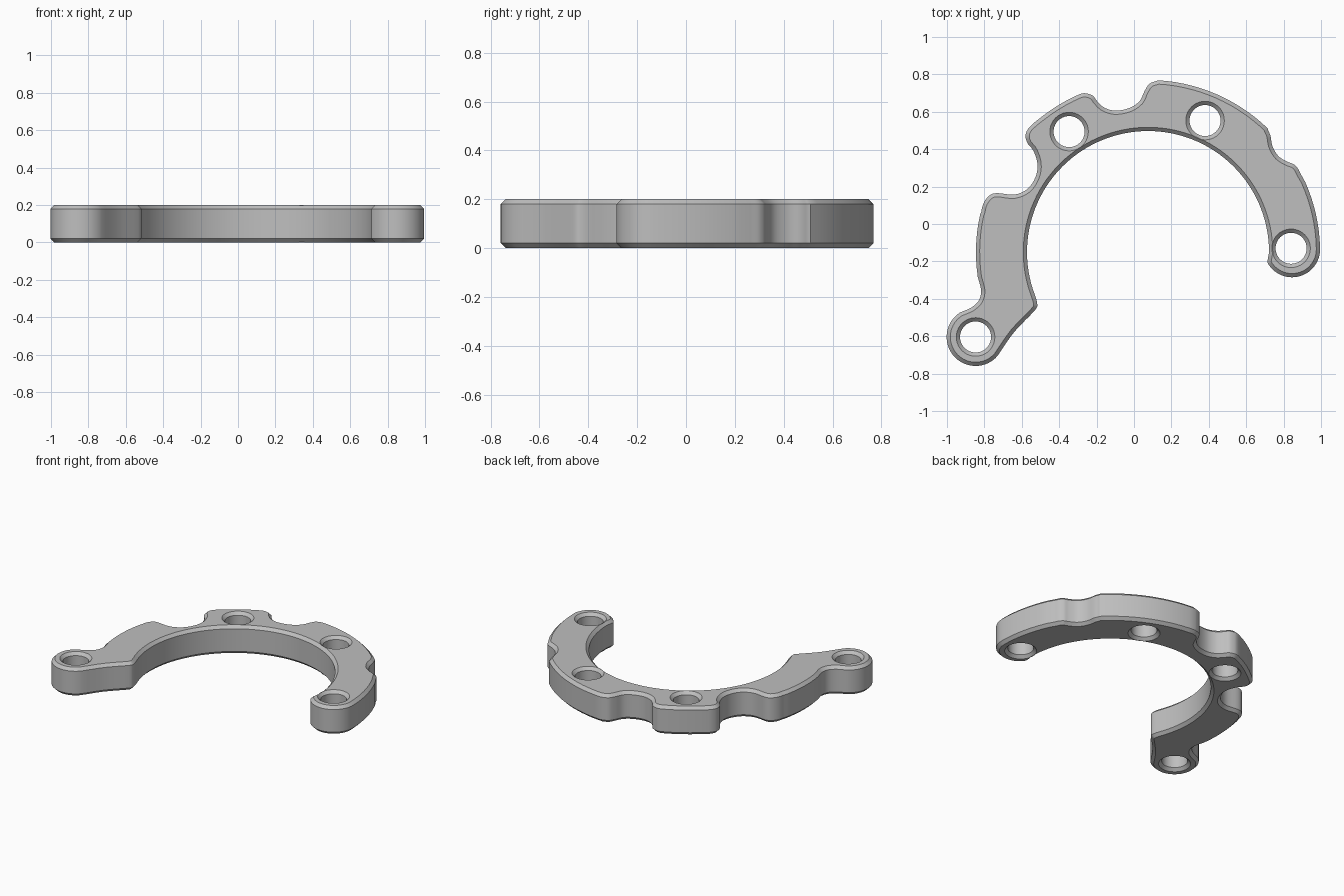
import bpy
import bmesh
import math
from mathutils import Vector

THICKNESS, CHAMFER = 0.2, 0.02
RING_CENTRE = (0.075, -0.15)
OUTER_RADIUS, BORE_RADIUS = 0.92, 0.647
HOLES = [(-0.847, -0.604), (-0.347, 0.494), (0.38, 0.553), (0.84, -0.13)]
HOLE_RADIUS = 0.083

cube = bpy.data.objects.get("Cube")
if cube:
    bpy.data.objects.remove(cube)


def arc(centre, radius, start, end, step=4):
    """Points along a circular arc, angles in degrees."""
    count = max(2, round(abs(end - start) / step))
    angles = [math.radians(start + (end - start) * i / count) for i in range(count + 1)]
    return [Vector((centre[0] + radius * math.cos(a), centre[1] + radius * math.sin(a)))
            for a in angles]


def flow(points, steps=4):
    """Smooth curve running through a few points."""
    pts = [Vector(p) for p in points]
    pts = [2 * pts[0] - pts[1]] + pts + [2 * pts[-1] - pts[-2]]
    result = []
    for a, b, c, d in zip(pts, pts[1:], pts[2:], pts[3:]):
        for i in range(steps):
            t = i / steps
            result.append(0.5 * (2 * b + (c - a) * t + (2 * a - 5 * b + 4 * c - d) * t ** 2
                                 + (3 * b - a - 3 * c + d) * t ** 3))
    return result + [pts[-2]]


def rim(first, last):
    """Outer rim between two points, running clockwise."""
    def angle(p):
        return math.degrees(math.atan2(p[1] - RING_CENTRE[1], p[0] - RING_CENTRE[0])) % 360
    end = angle(last)
    if end > angle(first):
        end -= 360
    return arc(RING_CENTRE, OUTER_RADIUS, angle(first), end, 3)


def tidy(points):
    """Drop points that nearly coincide."""
    kept = []
    for p in points:
        if not kept or (p - kept[-1]).length > 0.007:
            kept.append(p)
    if (kept[0] - kept[-1]).length < 0.007:
        kept.pop()
    return kept


def inset(points, distance):
    """Shift a closed loop towards the material on its right-hand side."""
    result = []
    for i, p in enumerate(points):
        before = (p - points[i - 1]).normalized()
        after = (points[(i + 1) % len(points)] - p).normalized()
        n1, n2 = Vector((before.y, -before.x)), Vector((after.y, -after.x))
        result.append(p + (n1 + n2) * distance / max(0.5, 1 + n1.dot(n2)))
    return result


# Scalloped notches in the outer rim
pad_neck = [(-0.93, -0.473), (-0.87, -0.447), (-0.83, -0.41), (-0.817, -0.365), (-0.822, -0.33)]
left_notch = [(-0.82, 0.05), (-0.805, 0.11), (-0.772, 0.153), (-0.73, 0.165), (-0.64, 0.157),
              (-0.57, 0.187), (-0.527, 0.25), (-0.516, 0.32), (-0.537, 0.39), (-0.57, 0.433),
              (-0.58, 0.475), (-0.563, 0.513), (-0.53, 0.545)]
top_notch = [(-0.29, 0.695), (-0.26, 0.699), (-0.22, 0.686), (-0.195, 0.654), (-0.158, 0.622),
             (-0.1, 0.606), (-0.025, 0.62), (0.03, 0.657), (0.056, 0.71), (0.083, 0.75),
             (0.13, 0.768)]
right_notch = [(0.714, 0.508), (0.73, 0.47), (0.74, 0.417), (0.772, 0.363), (0.82, 0.333),
               (0.853, 0.32), (0.874, 0.3), (0.892, 0.266)]
inner_corner = [(-0.527, -0.385), (-0.517, -0.433), (-0.533, -0.465), (-0.64, -0.577),
                (-0.73, -0.705)]

# Full outline, clockwise from the left pad
outline = arc(HOLES[0], 0.155, -41, -237, 6)
outline += flow(pad_neck)
outline += rim(pad_neck[-1], left_notch[0]) + flow(left_notch)
outline += rim(left_notch[-1], top_notch[0]) + flow(top_notch)
outline += rim(top_notch[-1], right_notch[0]) + flow(right_notch)
outline += rim(right_notch[-1], (0.995, -0.13))
outline += arc((0.845, -0.135), 0.15, 0, -152, 6)
outline += arc(RING_CENTRE, BORE_RADIUS, 0, 201, 3)
outline += flow(inner_corner)
loops = [tidy(outline)] + [arc(h, HOLE_RADIUS, 0, 360, 9)[:-1] for h in HOLES]

# Chamfered walls and flat caps
bm = bmesh.new()
levels = [(0, CHAMFER), (CHAMFER, 0), (THICKNESS - CHAMFER, 0), (THICKNESS, CHAMFER)]
caps = ([], [])
for loop in loops:
    rings = [[bm.verts.new((p.x, p.y, z)) for p in inset(loop, d)] for z, d in levels]
    for low, high in zip(rings, rings[1:]):
        for i in range(len(loop)):
            bm.faces.new((low[i - 1], low[i], high[i], high[i - 1]))
    for cap, ring in zip(caps, (rings[0], rings[-1])):
        cap += [bm.edges.get((ring[i - 1], ring[i])) for i in range(len(ring))]
for cap, facing in zip(caps, (-1, 1)):
    bmesh.ops.triangle_fill(bm, edges=cap, use_beauty=True, normal=(0, 0, facing))
bmesh.ops.recalc_face_normals(bm, faces=bm.faces[:])

mesh = bpy.data.meshes.new("bracket_ring")
bm.to_mesh(mesh)
bm.free()
bracket = bpy.data.objects.new("bracket_ring", mesh)
bpy.context.collection.objects.link(bracket)

# Plain grey finish
grey = bpy.data.materials.new("plain_grey")
grey.use_nodes = True
colour = (0.52, 0.52, 0.52, 1)
grey.diffuse_color = colour
grey.node_tree.nodes["Principled BSDF"].inputs["Base Color"].default_value = colour
mesh.materials.append(grey)

bpy.ops.object.select_all(action="DESELECT")
bracket.select_set(True)
bpy.context.view_layer.objects.active = bracket
bpy.ops.object.shade_smooth_by_angle(angle=math.radians(30))
